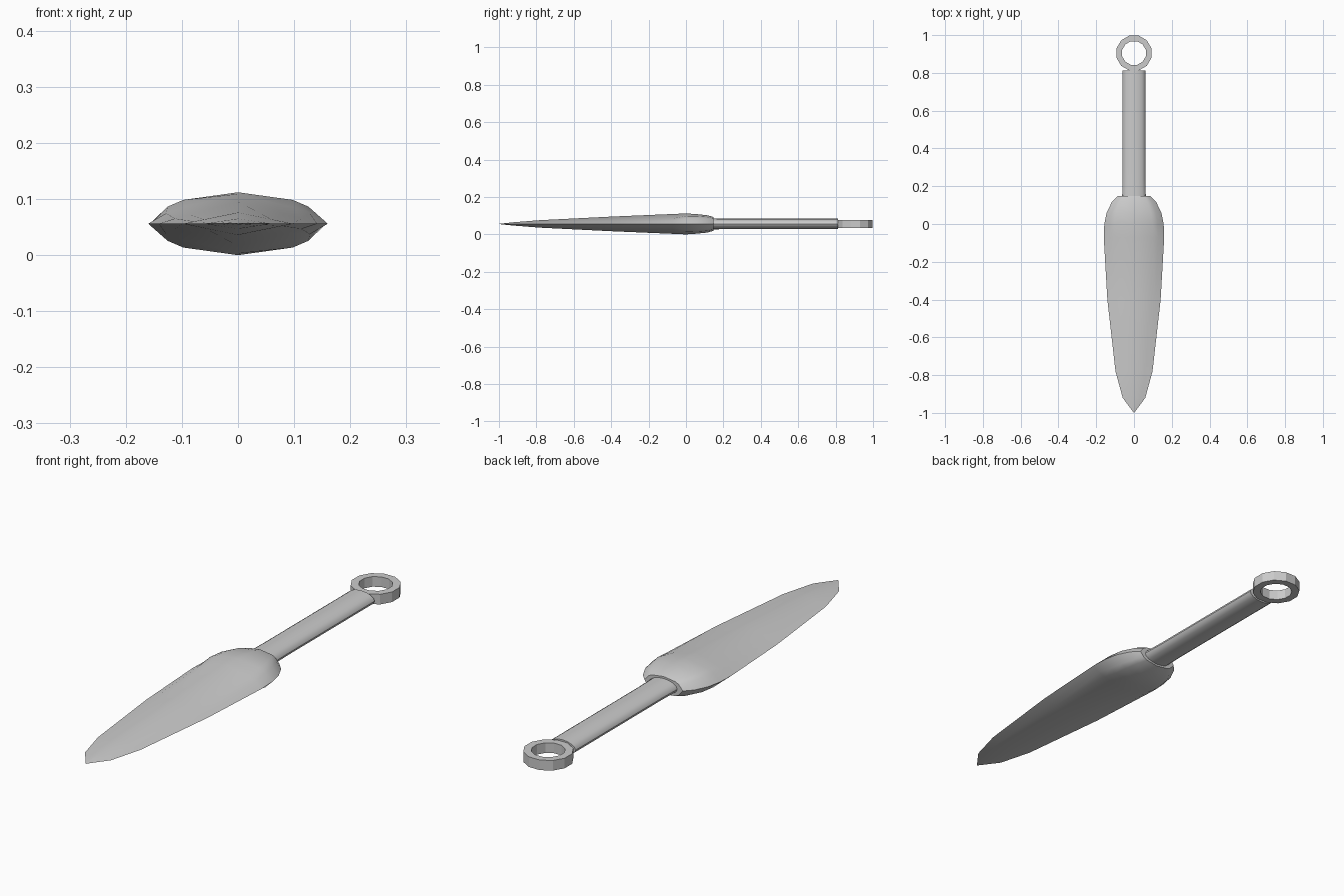
import bpy, bmesh, math

if "Cube" in bpy.data.objects:
    bpy.data.objects.remove(bpy.data.objects["Cube"])

ZC = 0.056  # mid-plane height


def finish(name, bm, angle):
    bmesh.ops.remove_doubles(bm, verts=bm.verts, dist=1e-5)
    bmesh.ops.recalc_face_normals(bm, faces=bm.faces)
    me = bpy.data.meshes.new(name)
    bm.to_mesh(me)
    bm.free()
    ob = bpy.data.objects.new(name, me)
    bpy.context.collection.objects.link(ob)
    bpy.ops.object.select_all(action='DESELECT')
    ob.select_set(True)
    bpy.context.view_layer.objects.active = ob
    bpy.ops.object.shade_smooth_by_angle(angle=math.radians(angle))
    return ob


def loft(name, rings, closed=False, angle=40):
    bm = bmesh.new()
    vs = [[bm.verts.new(p) for p in r] for r in rings]
    n = len(vs[0])
    pairs = list(zip(vs, vs[1:] + vs[:1])) if closed else list(zip(vs, vs[1:]))
    for a, b in pairs:
        for i in range(n):
            j = (i + 1) % n
            bm.faces.new((a[i], a[j], b[j], b[i]))
    if not closed:
        bm.faces.new(vs[0])
        bm.faces.new(vs[-1])
    return finish(name, bm, angle)


# Blade: diamond section (k=0) swelling to a rounded shoulder (k=1)
def blade_section(y, w, h, k):
    quarter = [(1, 0), (0.8, 0.2 + 0.38 * k), (0.62, 0.38 + 0.42 * k), (0, 1)]
    upper = quarter + [(-u, v) for u, v in quarter[-2::-1]]
    loop = upper + [(u, -v) for u, v in upper[-2:0:-1]]
    return [(u * w, y, ZC + v * h) for u, v in loop]


stations = [  # y, half width, half height, roundness
    (-0.998, 0.002, 0.001, 0), (-0.92, 0.06, 0.009, 0), (-0.78, 0.098, 0.020, 0),
    (-0.40, 0.141, 0.039, 0.1), (-0.07, 0.16, 0.053, 0.4), (0.0, 0.157, 0.056, 0.9),
    (0.06, 0.145, 0.052, 1), (0.115, 0.118, 0.046, 1), (0.147, 0.088, 0.037, 1)]
loft("blade", [blade_section(*s) for s in stations])


# Handle: flattened rod
def oval(y, w, h, n=16):
    return [(w * math.cos(2 * math.pi * i / n), y, ZC + h * math.sin(2 * math.pi * i / n))
            for i in range(n)]


loft("handle", [oval(0.13, 0.063, 0.029), oval(0.24, 0.06, 0.028), oval(0.70, 0.06, 0.028),
                oval(0.812, 0.06, 0.028)])

# Pommel ring: square section swept around z
N, CY = 12, 0.905
section = [(0.096, -0.021), (0.096, 0.021), (0.065, 0.021), (0.065, -0.021)]
ring = []
for i in range(N):
    t = 2 * math.pi * (i + 0.5) / N
    ring.append([(r * math.cos(t), CY + r * math.sin(t) * 0.995, ZC + z) for r, z in section])
loft("pommel_ring", ring, closed=True, angle=20)
